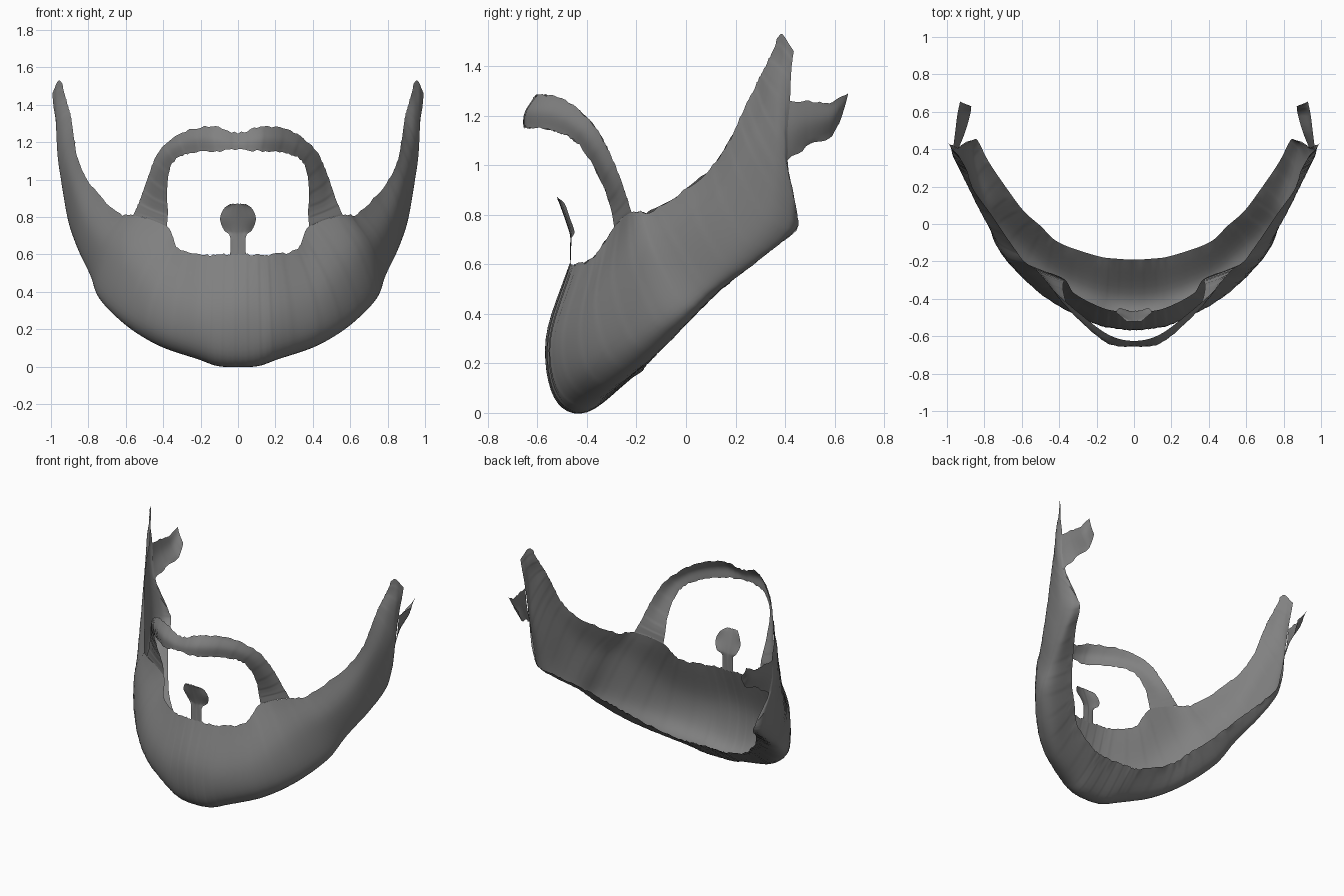
import bpy, random
from mathutils import Vector

random.seed(4)
hair = bpy.data.materials.new("dark_grey_hair")
hair.diffuse_color = (0.22, 0.22, 0.22, 1)


def spline(pts, steps):
    """Smooth curve through the given points."""
    p = [2 * pts[0] - pts[1]] + pts + [2 * pts[-1] - pts[-2]]
    out = []
    for i in range(1, len(p) - 2):
        a, b, c, d = p[i - 1:i + 3]
        for k in range(steps):
            t = k / steps
            out.append(0.5 * (2 * b + (c - a) * t + (2 * a - 5 * b + 4 * c - d) * t * t
                              + (3 * b - a - 3 * c + d) * t ** 3))
    return out + [pts[-1].copy()]


def mirrored(stations):
    """Stations from the centre outwards, completed with their -x copies."""
    left = [[(-x, y, z) for x, y, z in s] for s in reversed(stations[1:])]
    return left + stations


def sheet(name, stations, along=8, across=6, ragged=0.006, mirror=False):
    """Open smooth surface lofted through stations, with slightly ragged hair edges."""
    cols = [spline([Vector(p) for p in s], across) for s in stations]
    rows = [spline(list(r), along) for r in zip(*cols)]
    nr, nc = len(rows), len(rows[0])
    for row in (rows[0], rows[-1]):
        for v in row[1:-1]:
            # keep the seam between beard and moustache clean
            if not (.36 < abs(v.x) < .58 and .7 < v.z < .85):
                v.z += random.uniform(-ragged, ragged)
    # faint combed grooves inside the sheet
    for row in rows[1:-1]:
        for i in range(1, nc - 1):
            row[i].y += 0.002 * ((i * 7) % 5 - 2) / 2
    verts = [v for row in rows for v in row]
    faces = [(j * nc + i, (j + 1) * nc + i, (j + 1) * nc + i + 1, j * nc + i + 1)
             for j in range(nr - 1) for i in range(nc - 1)]
    me = bpy.data.meshes.new(name)
    me.from_pydata(verts, [], faces)
    me.polygons.foreach_set("use_smooth", [True] * len(faces))
    me.materials.append(hair)
    ob = bpy.data.objects.new(name, me)
    bpy.context.collection.objects.link(ob)
    if mirror:
        ob.modifiers.new("mirror", 'MIRROR')
    return ob


# Beard: top edge, belly, low front, underside, inner edge; chin to ear
join = [(.88, .24, 1.24), (.93, .285, 1.12), (.945, .36, .99), (.91, .43, .88), (.86, .45, .80)]
beard = [
    [(0, -.47, .60), (0, -.565, .30), (0, -.53, .06), (0, -.40, .003), (0, -.19, .17)],
    [(.10, -.465, .60), (.105, -.555, .30), (.11, -.525, .07), (.11, -.395, .008), (.10, -.185, .17)],
    [(.19, -.44, .60), (.21, -.53, .30), (.22, -.495, .10), (.21, -.37, .042), (.20, -.17, .18)],
    [(.32, -.37, .63), (.41, -.425, .37), (.44, -.395, .18), (.42, -.28, .115), (.40, -.10, .26)],
    [(.38, -.29, .75), (.53, -.325, .50), (.61, -.26, .28), (.58, -.15, .22), (.50, -.01, .35)],
    [(.56, -.22, .81), (.67, -.195, .62), (.74, -.10, .40), (.715, -.01, .36), (.59, .07, .43)],
    [(.64, -.13, .82), (.75, -.06, .68), (.79, .05, .51), (.765, .11, .48), (.68, .19, .54)],
    [(.77, .06, .95), (.833, .09, .81), (.855, .18, .655), (.835, .26, .60), (.775, .33, .65)],
    [(.85, .17, 1.09), (.895, .215, .97), (.908, .32, .79), (.88, .40, .73), (.835, .445, .74)],
    join,
]
sheet("beard", mirrored(beard))

# Sideburns rising in front of the ears
sheet("sideburn", [
    join,
    [(.89, .28, 1.32), (.938, .31, 1.23), (.963, .36, 1.14), (.955, .395, 1.07), (.935, .41, 1.02)],
    [(.905, .31, 1.38), (.945, .335, 1.35), (.97, .37, 1.31), (.972, .40, 1.28), (.965, .42, 1.26)],
    [(.925, .345, 1.45), (.95, .37, 1.44), (.97, .39, 1.42), (.98, .41, 1.40), (.985, .425, 1.38)],
    [(.94, .37, 1.515), (.955, .385, 1.53), (.97, .40, 1.515), (.98, .415, 1.49), (.993, .435, 1.46)],
], along=6, mirror=True)

# Wisps running back under the ears, curling in towards the neck
sheet("ear_wisp", [
    [(.965, .42, 1.26), (.96, .41, 1.14), (.935, .41, 1.02)],
    [(.955, .50, 1.255), (.94, .50, 1.17), (.90, .50, 1.08)],
    [(.945, .58, 1.255), (.925, .59, 1.19), (.875, .59, 1.12)],
    [(.93, .655, 1.29), (.91, .645, 1.25), (.87, .63, 1.20)],
], along=6, mirror=True)

# Moustache: upper edge, middle, lower edge; centre to beard
sheet("moustache", mirrored([
    [(0, -.625, 1.25), (0, -.65, 1.20), (0, -.655, 1.16)],
    [(.14, -.59, 1.285), (.14, -.635, 1.22), (.13, -.64, 1.15)],
    [(.30, -.47, 1.25), (.29, -.515, 1.20), (.27, -.53, 1.14)],
    [(.42, -.365, 1.15), (.39, -.41, 1.12), (.355, -.43, 1.08)],
    [(.48, -.295, 1.02), (.44, -.325, .98), (.38, -.345, .94)],
    [(.52, -.25, .90), (.455, -.275, .86), (.375, -.305, .83)],
    [(.56, -.22, .81), (.469, -.256, .787), (.38, -.29, .75)],
]))

# Soul patch: narrow stem widening to a rounded tuft under the lip
tuft = [(.87, .04, -.52), (.845, .075, -.51), (.79, .096, -.49), (.73, .075, -.47),
        (.695, .042, -.465), (.59, .042, -.468)]
sheet("soul_patch", [[(f * w, y + .02 * f * f * (w > .05), z) for z, w, y in tuft]
                     for f in (-1, -.5, 0, .5, 1)], along=3, across=4, ragged=0.003)
